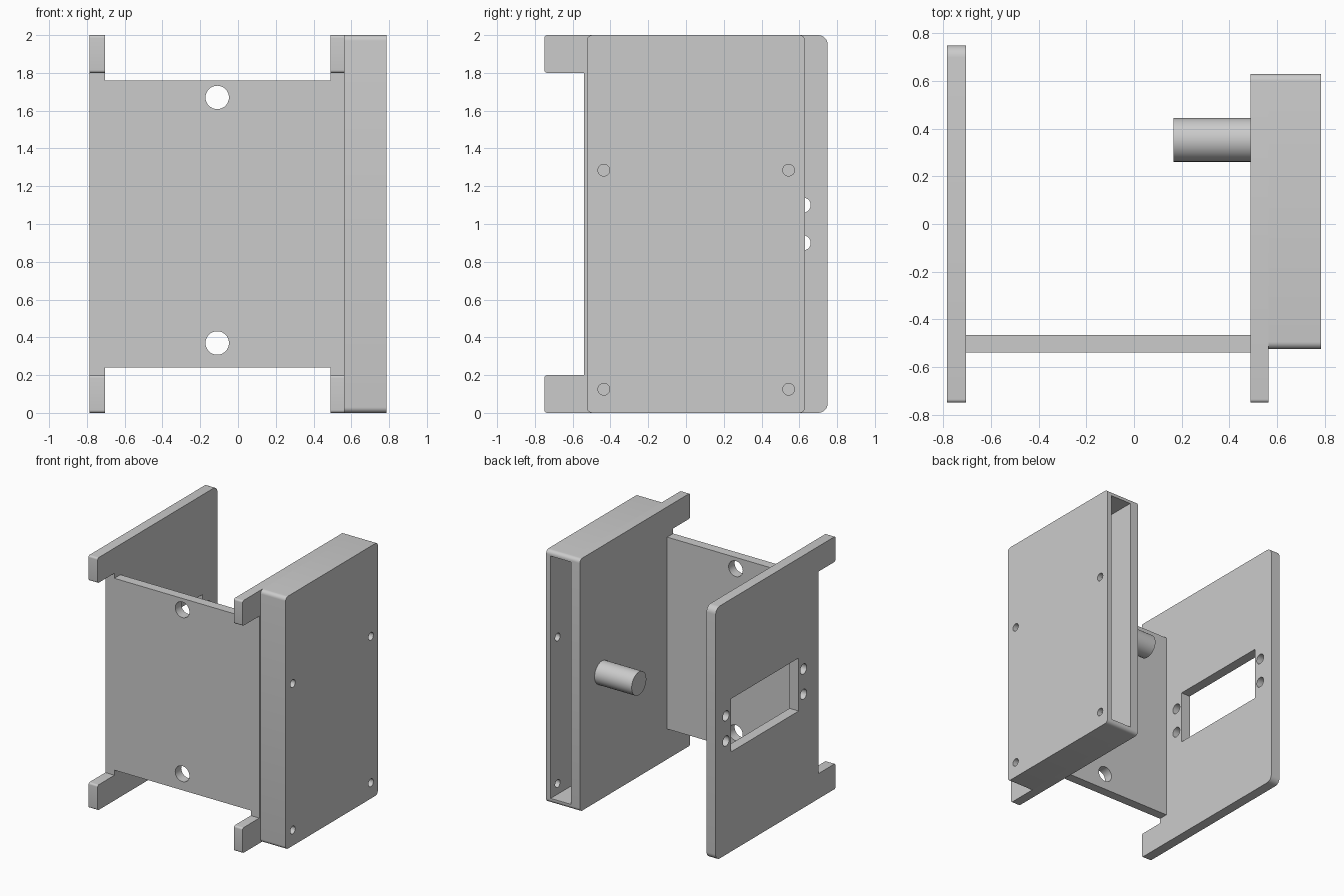
import bpy, bmesh
from math import pi, radians
from mathutils import Vector, Matrix

cube = bpy.data.objects.get("Cube")
if cube:
    bpy.data.objects.remove(cube, do_unlink=True)

grey = bpy.data.materials.new("plain grey")
grey.use_nodes = True
COLOR = (0.6, 0.6, 0.6, 1)
grey.diffuse_color = COLOR
grey.node_tree.nodes["Principled BSDF"].inputs["Base Color"].default_value = COLOR


def make_object(name, bm):
    bmesh.ops.recalc_face_normals(bm, faces=bm.faces)
    mesh = bpy.data.meshes.new(name)
    bm.to_mesh(mesh)
    bm.free()
    mesh.materials.append(grey)
    obj = bpy.data.objects.new(name, mesh)
    bpy.context.collection.objects.link(obj)
    return obj


def rounded(corners, steps=6):
    """Outline in (y, z) from corners given as (y, z, radius)."""
    out = []
    for i, (y, z, r) in enumerate(corners):
        p = Vector((y, z))
        if r == 0:
            out.append(p)
            continue
        a = (Vector(corners[i - 1][:2]) - p).normalized() * r
        b = (Vector(corners[(i + 1) % len(corners)][:2]) - p).normalized() * r
        for k in range(steps + 1):
            t = k / steps * pi / 2
            q = Matrix.Rotation(t, 2)
            out.append(p + a * (1 - q[1][0]) + b * (1 - q[0][0]))
    return out


def prism(name, corners, x0, x1):
    """Extrude a side outline along x."""
    bm = bmesh.new()
    face = bm.faces.new([bm.verts.new((x0, p.x, p.y)) for p in rounded(corners)])
    new = bmesh.ops.extrude_face_region(bm, geom=[face])["geom"]
    bmesh.ops.translate(bm, vec=(x1 - x0, 0, 0),
                        verts=[v for v in new if isinstance(v, bmesh.types.BMVert)])
    return make_object(name, bm)


def add_block(bm, lo, hi):
    lo, hi = Vector(lo), Vector(hi)
    m = Matrix.Translation((lo + hi) / 2) @ Matrix.Diagonal((*(hi - lo), 1))
    bmesh.ops.create_cube(bm, size=1, matrix=m)


def add_rod(bm, centre, radius, length, axis):
    turn = Matrix.Rotation(pi / 2, 4, "Y" if axis == "x" else "X")
    bmesh.ops.create_cone(bm, cap_ends=True, segments=32, radius1=radius,
                          radius2=radius, depth=length,
                          matrix=Matrix.Translation(centre) @ turn)


def cut(obj, bm):
    """Subtract the shapes in bm from obj."""
    cutter = make_object("cutter", bm)
    cutter.hide_render = True
    mod = obj.modifiers.new("cut", "BOOLEAN")
    mod.operation = "DIFFERENCE"
    mod.solver = "EXACT"
    mod.object = cutter
    bpy.context.view_layer.objects.active = obj
    bpy.ops.object.modifier_apply(modifier=mod.name)
    bpy.data.objects.remove(cutter, do_unlink=True)


def side_outline(back, r):
    """Side plate outline with two tabs at the front."""
    return [(-0.75, 0, 0.015), (back, 0, r), (back, 2, r), (-0.75, 2, 0.015),
            (-0.75, 1.8, 0.015), (-0.54, 1.8, 0), (-0.54, 0.2, 0), (-0.75, 0.2, 0.015)]


# Right side plate with motor window and screw holes
right_plate = prism("right_side_plate", side_outline(0.75, 0.05), -0.785, -0.705)
bm = bmesh.new()
add_block(bm, (-0.9, -0.29, 0.79), (-0.6, 0.56, 1.21))
for y in (-0.35, 0.62):
    for z in (0.9, 1.1):
        add_rod(bm, (-0.745, y, z), 0.04, 0.3, "x")
cut(right_plate, bm)

# Left side plate
left_plate = prism("left_side_plate", side_outline(0.63, 0.03), 0.49, 0.565)

# Front panel with two mounting holes
bm = bmesh.new()
add_block(bm, (-0.705, -0.54, 0.24), (0.49, -0.465, 1.76))
front_panel = make_object("front_panel", bm)
bm = bmesh.new()
for z in (0.37, 1.67):
    add_rod(bm, (-0.11, -0.5, z), 0.062, 0.3, "y")
cut(front_panel, bm)

# Hollow housing, open at the back, with four screw holes
y0, y1, r = -0.525, 0.63, 0.03
housing = prism("housing", [(y0, 0, r), (y1, 0, r), (y1, 2, r), (y0, 2, r)], 0.565, 0.785)
bm = bmesh.new()
add_block(bm, (0.5, -0.485, 0.04), (0.745, 0.8, 1.96))
cut(housing, bm)
bm = bmesh.new()
for y in (-0.435, 0.543):
    for z in (0.125, 1.285):
        add_rod(bm, (0.77, y, z), 0.031, 0.12, "x")
cut(housing, bm)

# Pivot shaft
bm = bmesh.new()
add_rod(bm, (0.3275, 0.353, 1.0), 0.092, 0.325, "x")
shaft = make_object("pivot_shaft", bm)

# Smooth the curves, keep the edges sharp
bpy.ops.object.select_all(action="DESELECT")
for obj in (right_plate, left_plate, front_panel, housing, shaft):
    obj.select_set(True)
bpy.context.view_layer.objects.active = shaft
bpy.ops.object.shade_smooth_by_angle(angle=radians(30))
